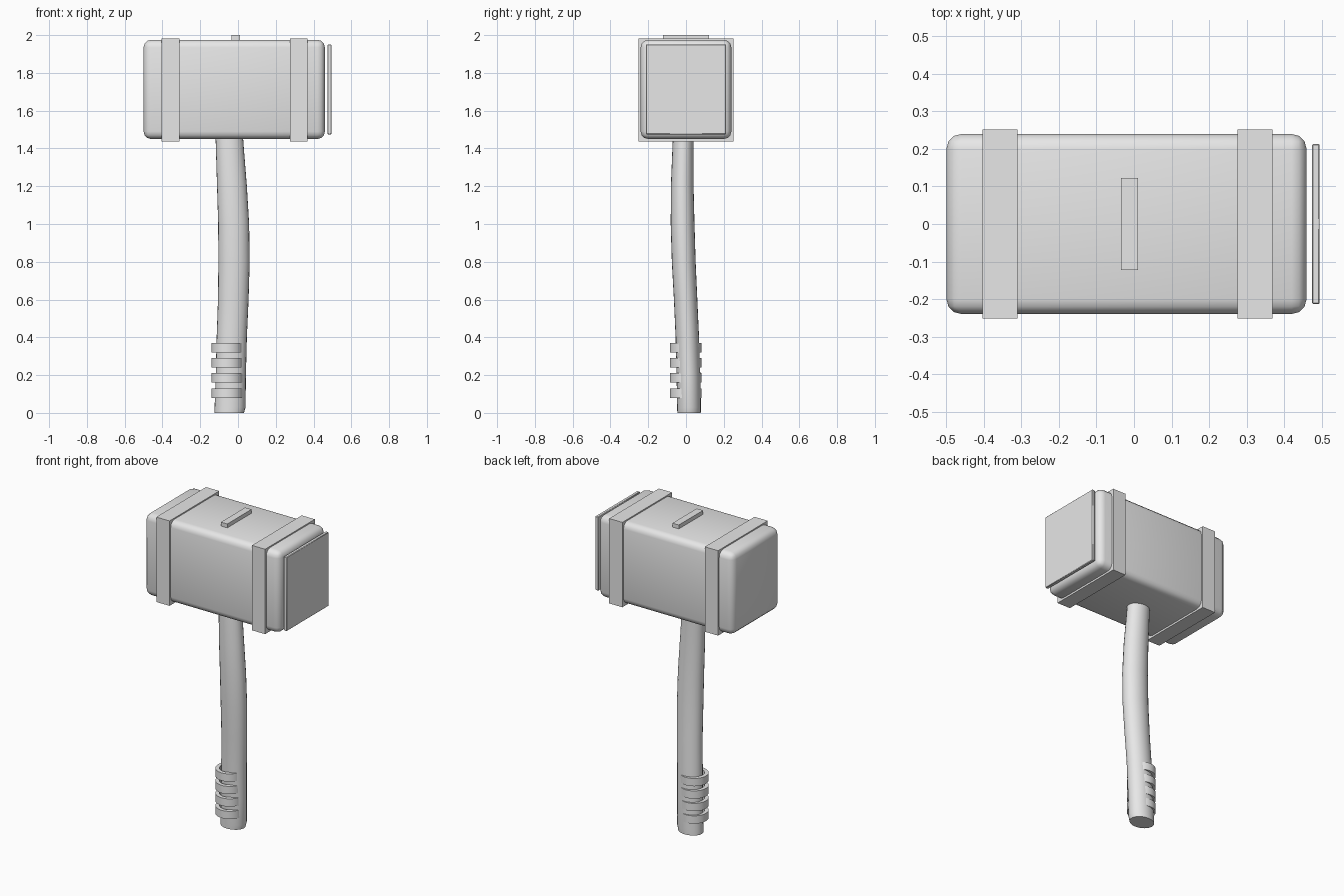
import bpy, bmesh, math

cube = bpy.data.objects.get("Cube")
if cube:
    bpy.data.objects.remove(cube, do_unlink=True)

grey = bpy.data.materials.new("light_grey")
grey.use_nodes = True
COLOUR = (0.8, 0.8, 0.8, 1)
grey.diffuse_color = COLOUR
grey.node_tree.nodes["Principled BSDF"].inputs["Base Color"].default_value = COLOUR


def finish(name, bm, smooth=None):
    bmesh.ops.recalc_face_normals(bm, faces=bm.faces)
    mesh = bpy.data.meshes.new(name)
    bm.to_mesh(mesh)
    bm.free()
    mesh.materials.append(grey)
    obj = bpy.data.objects.new(name, mesh)
    bpy.context.collection.objects.link(obj)
    if smooth:
        bpy.ops.object.select_all(action="DESELECT")
        obj.select_set(True)
        bpy.context.view_layer.objects.active = obj
        bpy.ops.object.shade_smooth_by_angle(angle=math.radians(smooth))
    return obj


def box(name, xs, ys, zs, bevel=0, segments=3):
    bm = bmesh.new()
    bmesh.ops.create_cube(bm, size=1)
    for v in bm.verts:
        for i, (lo, hi) in enumerate((xs, ys, zs)):
            v.co[i] = hi if v.co[i] > 0 else lo
    if bevel:
        bmesh.ops.bevel(bm, geom=bm.edges[:], offset=bevel, segments=segments,
                        profile=0.5, affect="EDGES")
    return finish(name, bm, 40 if bevel else None)


def ellipse(bm, cx, cy, rx, ry, z, sides):
    angles = [2 * math.pi * i / sides for i in range(sides)]
    return [bm.verts.new((cx + rx * math.cos(a), cy + ry * math.sin(a), z)) for a in angles]


def bridge(bm, a, b):
    for i in range(len(a)):
        j = (i + 1) % len(a)
        bm.faces.new((a[i], a[j], b[j], b[i]))


# Head with rounded edges, bands, striking plate and top wedge
box("hammer_head", (-0.5, 0.46), (-0.24, 0.24), (1.45, 1.975), 0.04)
box("right_band", (-0.404, -0.31), (-0.252, 0.252), (1.438, 1.983))
box("left_band", (0.276, 0.369), (-0.252, 0.252), (1.438, 1.983))
box("striking_plate", (0.474, 0.495), (-0.213, 0.213), (1.475, 1.95), 0.003, 1)
box("top_wedge", (-0.035, 0.01), (-0.123, 0.123), (1.95, 2.0))

# Bent oval handle: height, centre x, centre y, radius x, radius y
sections = [
    (0.0, -0.046, 0.016, 0.078, 0.062),
    (0.03, -0.042, 0.016, 0.082, 0.063),
    (0.2, -0.038, 0.013, 0.08, 0.063),
    (0.4, -0.033, 0.007, 0.08, 0.062),
    (0.6, -0.025, -0.002, 0.081, 0.062),
    (0.8, -0.021, -0.012, 0.083, 0.063),
    (1.0, -0.023, -0.018, 0.082, 0.063),
    (1.2, -0.032, -0.02, 0.079, 0.06),
    (1.4, -0.043, -0.016, 0.074, 0.056),
    (1.5, -0.048, -0.013, 0.072, 0.055),
]
bm = bmesh.new()
rings = [ellipse(bm, x, y, rx, ry, z, 24) for z, x, y, rx, ry in sections]
for low, high in zip(rings, rings[1:]):
    bridge(bm, low, high)
bm.faces.new(rings[0])
bm.faces.new(rings[-1])
finish("handle", bm, 40)

# Hollow grip rings, set off-centre so the handle covers their left side
for n in range(4):
    bm = bmesh.new()
    low, high = 0.08 + 0.08 * n, 0.13 + 0.08 * n
    loops = [ellipse(bm, -0.057, -0.002, r, r, z, 32)
             for r, z in ((0.084, low), (0.084, high), (0.06, high), (0.06, low))]
    for i in range(4):
        bridge(bm, loops[i], loops[(i + 1) % 4])
    finish(f"grip_ring_{n + 1}", bm, 40)
